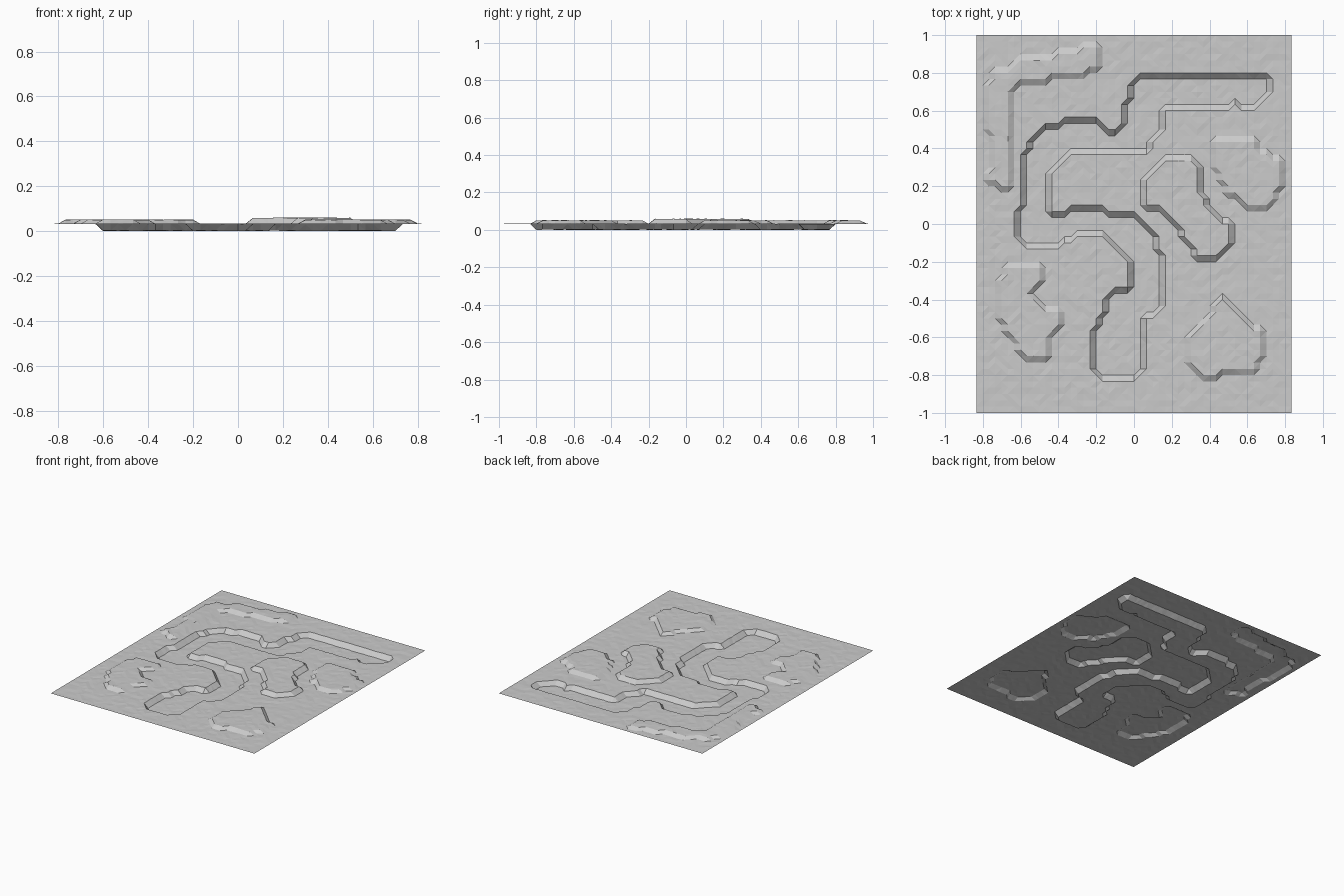
import bpy, bmesh, random

random.seed(4)
NX, NY = 50, 60            # grid cells
HX, HY = 0.835, 1.0        # half sizes
GROUND, NOISE = 0.0335, 0.0014

# Outlines of the sunken river bed and the raised plateaus
river = [(.71, .79), (.45, .79), (.42, .77), (.29, .77), (.26, .80), (.07, .80),
         (-.03, .71), (-.04, .56), (-.11, .49), (-.16, .50), (-.21, .55), (-.36, .55),
         (-.49, .49), (-.575, .39), (-.58, .22), (-.61, .05), (-.61, -.06), (-.55, -.13),
         (-.45, -.13), (-.35, -.07), (-.25, -.05), (-.15, -.07), (-.03, -.18),
         (-.01, -.24), (-.01, -.35), (-.13, -.37), (-.15, -.45), (-.22, -.57),
         (-.22, -.75), (-.16, -.825), (.02, -.825), (.055, -.73), (.04, -.51),
         (.145, -.44), (.145, -.21), (.11, -.05), (.02, .04), (-.13, .06),
         (-.16, .085), (-.33, .085), (-.36, .055), (-.46, .055), (-.46, .26),
         (-.34, .37), (-.24, .395), (-.20, .37), (.05, .37), (.145, .50), (.145, .58),
         (.21, .64), (.25, .615), (.48, .615), (.52, .64), (.64, .615), (.72, .69)]
north_west = [(-.19, .94), (-.38, .925), (-.43, .89), (-.60, .89), (-.68, .82),
              (-.75, .80), (-.79, .68), (-.80, .50), (-.755, .46), (-.755, .32),
              (-.79, .22), (-.66, .19), (-.64, .34), (-.64, .71), (-.59, .75),
              (-.46, .75), (-.43, .78), (-.26, .79), (-.19, .83)]
south_west = [(-.66, -.20), (-.48, -.20), (-.47, -.28), (-.55, -.35), (-.49, -.44),
              (-.37, -.44), (-.37, -.54), (-.45, -.59), (-.46, -.72), (-.59, -.71),
              (-.64, -.62), (-.72, -.50), (-.72, -.32)]
south_east = [(.48, -.38), (.55, -.47), (.60, -.53), (.70, -.57), (.69, -.70),
              (.62, -.80), (.45, -.79), (.39, -.83), (.30, -.75), (.27, -.64),
              (.34, -.53), (.41, -.46)]
east = [(.42, .46), (.65, .46), (.66, .39), (.77, .35), (.77, .17), (.70, .09),
        (.60, .10), (.48, .18), (.42, .33)]
centre = [(.17, .36), (.31, .35), (.36, .28), (.36, .16), (.42, .04), (.52, .02),
          (.50, -.14), (.42, -.20), (.33, -.17), (.24, -.04), (.13, .08),
          (.055, .08), (.06, .26)]
LEVELS = [(river, 0.003), (north_west, 0.052), (south_west, 0.052),
          (south_east, 0.052), (east, 0.052), (centre, 0.060)]


def inside(x, y, poly):
    hit = False
    for (x1, y1), (x2, y2) in zip(poly, poly[1:] + poly[:1]):
        if (y1 > y) != (y2 > y) and x < x1 + (y - y1) * (x2 - x1) / (y2 - y1):
            hit = not hit
    return hit


def height(x, y):
    for poly, z in LEVELS:
        if inside(x, y, poly):
            return z
    return GROUND


# Terrain sheet: one-cell-wide banks between the levels, slight roughness
bm = bmesh.new()
grid = []
for j in range(NY + 1):
    row = []
    for i in range(NX + 1):
        x, y = HX * (2 * i / NX - 1), HY * (2 * j / NY - 1)
        edge = i in (0, NX) or j in (0, NY)
        z = GROUND if edge else height(x, y) + random.uniform(-NOISE, NOISE)
        row.append(bm.verts.new((x, y, z)))
    grid.append(row)
for j in range(NY):
    for i in range(NX):
        a, b = grid[j][i], grid[j][i + 1]
        c, d = grid[j + 1][i + 1], grid[j + 1][i]
        # split along the flatter diagonal so banks get clean chamfers
        if abs(a.co.z - c.co.z) < abs(b.co.z - d.co.z):
            tris = ((a, b, c), (a, c, d))
        else:
            tris = ((a, b, d), (b, c, d))
        for t in tris:
            bm.faces.new(t)
low = min(v.co.z for v in bm.verts)
for v in bm.verts:
    v.co.z -= low
mesh = bpy.data.meshes.new("terrain")
bm.to_mesh(mesh)
bm.free()
terrain = bpy.data.objects.new("terrain", mesh)
bpy.context.collection.objects.link(terrain)
